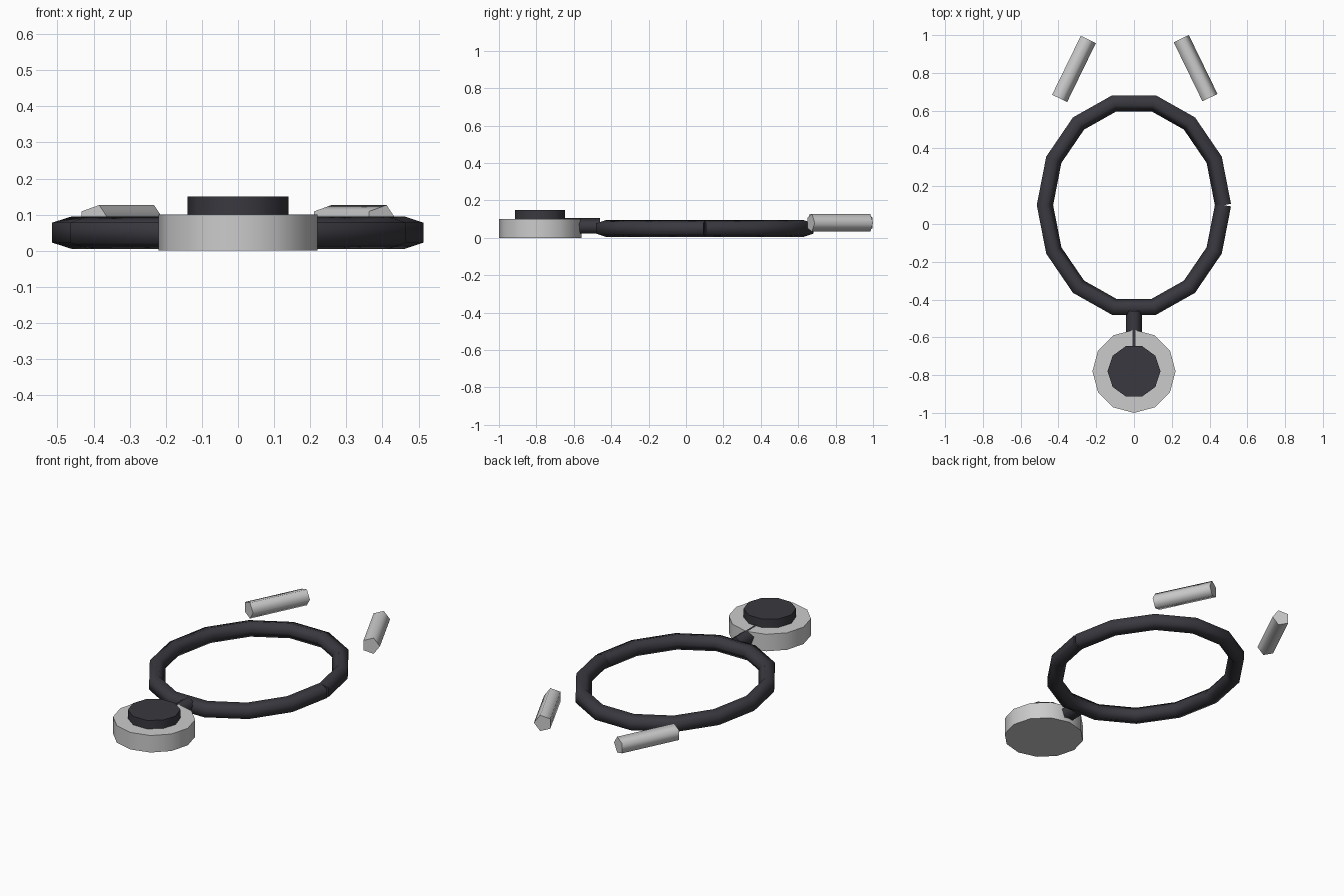
import bpy, bmesh
from math import sin, cos, pi
from mathutils import Vector

if "Cube" in bpy.data.objects:
    bpy.data.objects.remove(bpy.data.objects["Cube"])

dark = bpy.data.materials.new("dark_rubber")
dark.diffuse_color = (0.04, 0.04, 0.05, 1)
dark.use_nodes = True
dark.node_tree.nodes["Principled BSDF"].inputs["Base Color"].default_value = dark.diffuse_color


def tube(name, points, radius, sides, phase=0.0, up=(0, 0, 1), mat=None):
    """Sweep a regular polygon along a planar path with mitred joints and capped ends."""
    pts, up = [Vector(p) for p in points], Vector(up)
    dirs = [(b - a).normalized() for a, b in zip(pts, pts[1:])]
    bm = bmesh.new()
    rings = []
    for i, p in enumerate(pts):
        before, after = dirs[max(i - 1, 0)], dirs[min(i, len(dirs) - 1)]
        t = (before + after).normalized()
        side = t.cross(up).normalized() / t.dot(after)
        angles = [phase + 2 * pi * k / sides for k in range(sides)]
        rings.append([bm.verts.new(p + radius * (side * cos(a) + up * sin(a))) for a in angles])
    for r0, r1 in zip(rings, rings[1:]):
        for k in range(sides):
            j = (k + 1) % sides
            bm.faces.new((r0[k], r0[j], r1[j], r1[k])).smooth = True
    bm.faces.new(rings[0])
    bm.faces.new(rings[-1])
    bmesh.ops.recalc_face_normals(bm, faces=bm.faces)
    mesh = bpy.data.meshes.new(name)
    bm.to_mesh(mesh)
    bm.free()
    obj = bpy.data.objects.new(name, mesh)
    bpy.context.collection.objects.link(obj)
    if mat:
        mesh.materials.append(mat)
    return obj


# Oval tubing, an open loop whose two ends meet on the right
loop = [(0.476 * cos(2 * pi * k / 14), 0.1 + 0.557 * sin(2 * pi * k / 14), 0.05) for k in range(15)]
tube("tubing_loop", loop, 0.047, 5, pi, mat=dark)

# Short stem joining the loop to the chest piece
tube("stem", [(0, -0.68, 0.06), (0, -0.46, 0.06)], 0.045, 5, pi / 2, mat=dark)

# Chest piece and its raised centre
tube("chest_piece", [(0, -0.78, 0), (0, -0.78, 0.1)], 0.22, 12, up=(0, 1, 0))
tube("chest_piece_centre", [(0, -0.78, 0.09), (0, -0.78, 0.15)], 0.14, 10, up=(0, 1, 0), mat=dark)

# Pair of ear tubes
for label, s in (("left", -1), ("right", 1)):
    tube("ear_tube_" + label, [(s * 0.398, 0.667, 0.08), (s * 0.246, 0.979, 0.08)], 0.049, 5)
